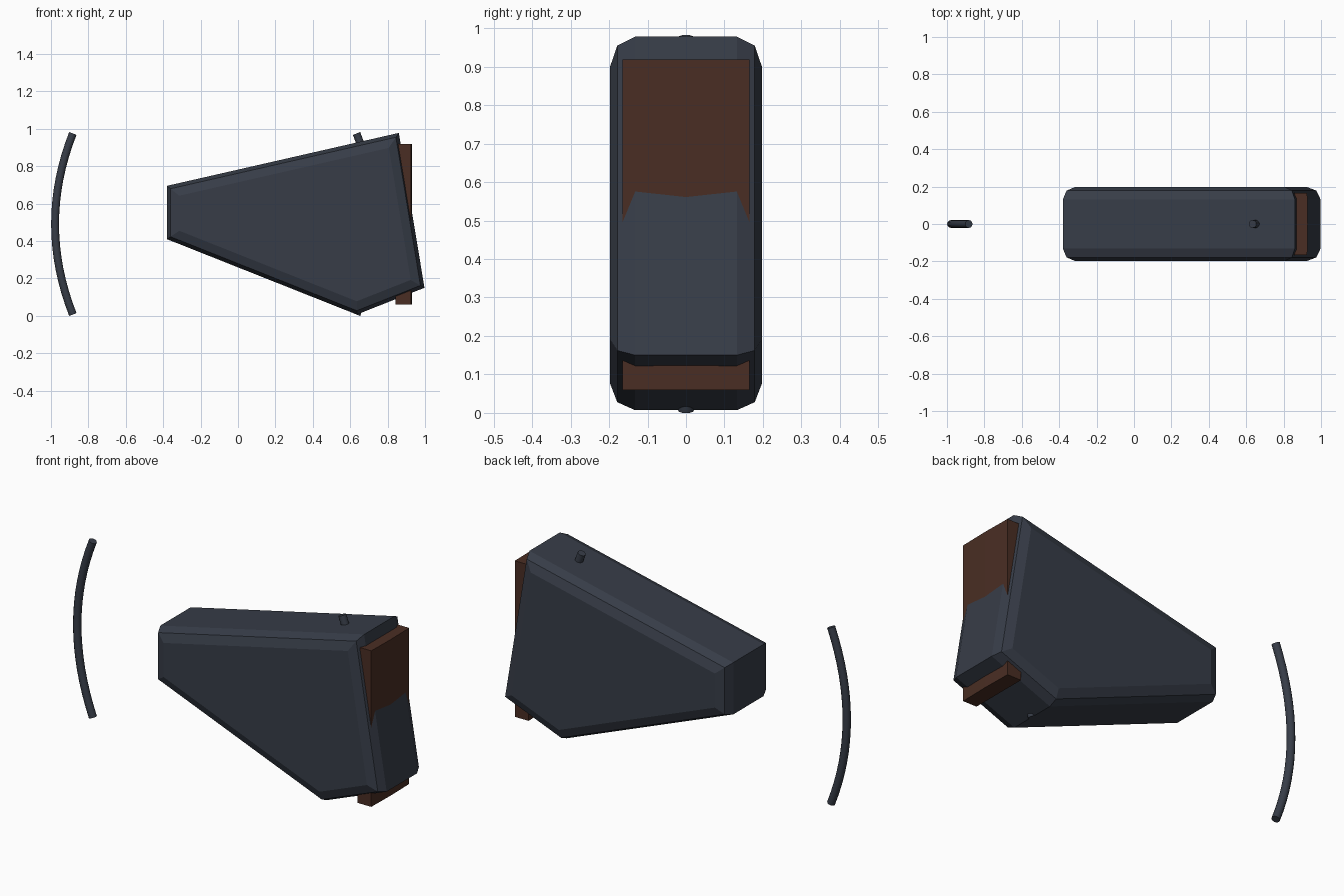
import bpy, bmesh, math
from mathutils import Vector

if "Cube" in bpy.data.objects:
    bpy.data.objects.remove(bpy.data.objects["Cube"])


def material(name, rgb):
    m = bpy.data.materials.new(name)
    m.diffuse_color = (*rgb, 1)
    m.use_nodes = True
    m.node_tree.nodes["Principled BSDF"].inputs["Base Color"].default_value = m.diffuse_color
    return m


slate = material("dark slate", (0.038, 0.046, 0.064))
brown = material("dark brown", (0.068, 0.027, 0.017))


def add_object(name, bm, mat):
    bmesh.ops.recalc_face_normals(bm, faces=bm.faces)
    me = bpy.data.meshes.new(name)
    bm.to_mesh(me)
    bm.free()
    me.materials.append(mat)
    ob = bpy.data.objects.new(name, me)
    bpy.context.collection.objects.link(ob)
    return ob


def prism(points, direction):
    """Extrude a closed outline along a direction."""
    bm = bmesh.new()
    face = bm.faces.new([bm.verts.new(p) for p in points])
    new = bmesh.ops.extrude_face_region(bm, geom=[face])["geom"]
    bmesh.ops.translate(bm, vec=direction,
                        verts=[v for v in new if isinstance(v, bmesh.types.BMVert)])
    return bm


# Main body: five-sided side profile with rounded side rims
profile = [(-0.38, 0.41), (-0.38, 0.695), (0.86, 0.978), (0.997, 0.15), (0.635, 0.007)]
bm = prism([(x, -0.198, z) for x, z in profile], (0, 0.396, 0))
rims = [e for e in bm.edges if abs(e.verts[0].co.y - e.verts[1].co.y) < 1e-4]
bmesh.ops.bevel(bm, geom=rims, offset=0.066, segments=2, profile=0.5, affect='EDGES')
add_object("body", bm, slate)

# Upright brown panel with a slightly crowned outer face
outline = [(0.843, -0.165), (0.926, -0.165), (0.929, 0), (0.926, 0.165), (0.843, 0.165)]
add_object("back_panel", prism([(x, y, 0.06) for x, y in outline], (0, 0, 0.858)), brown)


# Bowed rods: round section swept along an arc
def bowed_rod(name, end_x, bow, radius=0.021, half=0.484, mid=0.491, sides=12, steps=16):
    bm = bmesh.new()
    rings = []
    for i in range(steps + 1):
        s = 2 * i / steps - 1
        centre = Vector((end_x + bow * (1 - s * s), 0, mid + half * s))
        tangent = Vector((-2 * bow * s, 0, half)).normalized()
        side = Vector((0, 1, 0)).cross(tangent)
        rings.append([bm.verts.new(centre + radius * (math.cos(a) * side + math.sin(a) * Vector((0, 1, 0))))
                      for a in (2 * math.pi * k / sides for k in range(sides))])
    for a, b in zip(rings, rings[1:]):
        for k in range(sides):
            n = (k + 1) % sides
            bm.faces.new((a[k], a[n], b[n], b[k]))
    bm.faces.new(rings[0])
    bm.faces.new(rings[-1])
    ob = add_object(name, bm, slate)
    bpy.ops.object.select_all(action='DESELECT')
    ob.select_set(True)
    bpy.context.view_layer.objects.active = ob
    bpy.ops.object.shade_smooth_by_angle(angle=math.radians(40))


bowed_rod("front_rod", -0.883, -0.095)
bowed_rod("inner_rod", 0.634, 0.095)
